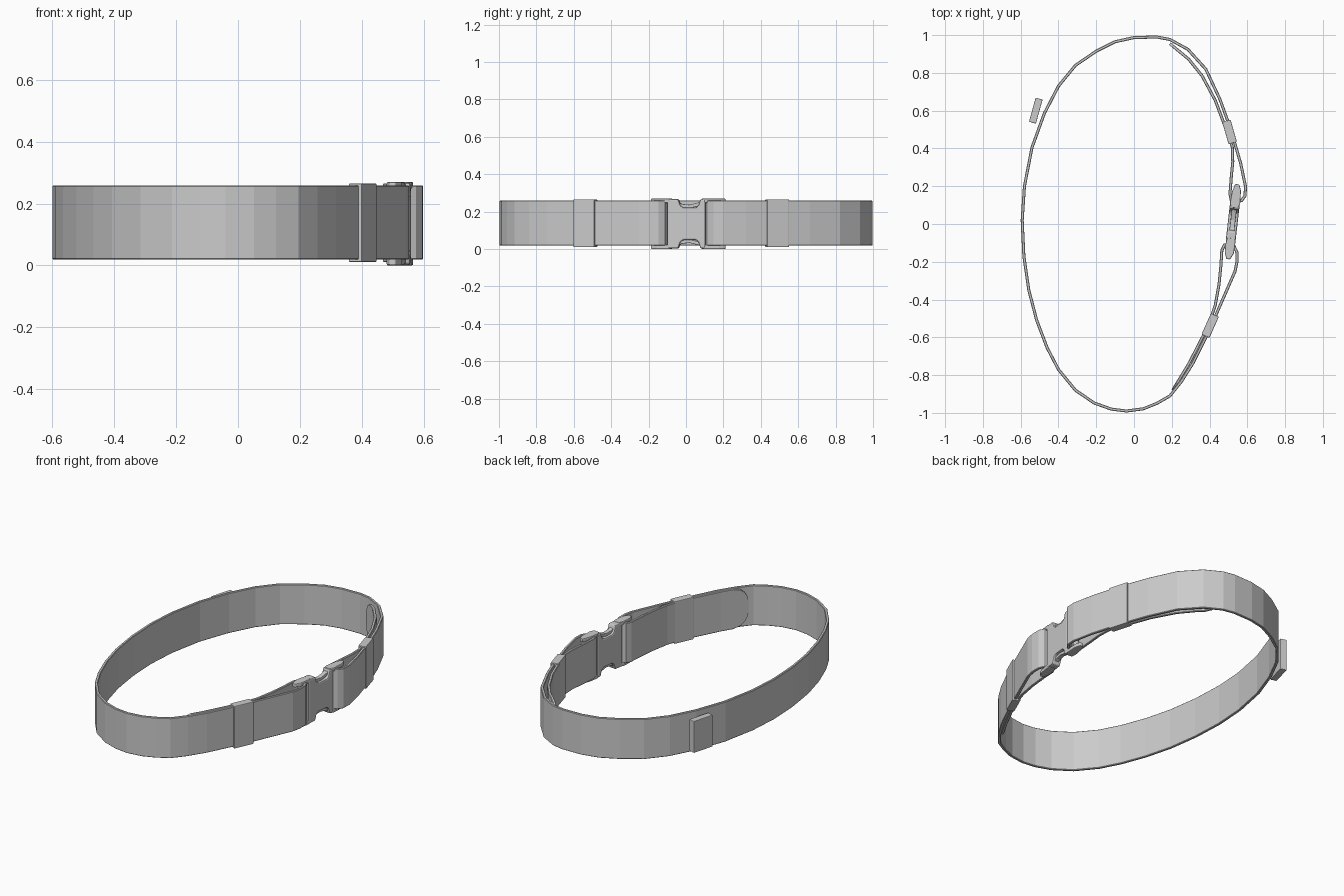
import bpy, bmesh, math
from mathutils import Vector

if "Cube" in bpy.data.objects:
    bpy.data.objects.remove(bpy.data.objects["Cube"])

MID = 0.139        # mid height of the webbing
HALF_H = 0.12
HALF_T = 0.008


def finish(name, bm, loc=(0, 0, 0), angle=0, bevel=0):
    bmesh.ops.recalc_face_normals(bm, faces=bm.faces)
    me = bpy.data.meshes.new(name)
    bm.to_mesh(me)
    bm.free()
    ob = bpy.data.objects.new(name, me)
    bpy.context.collection.objects.link(ob)
    ob.location = loc
    ob.rotation_euler.z = angle
    if bevel:
        m = ob.modifiers.new("bevel", 'BEVEL')
        m.width = bevel
        m.segments = 2
        m.limit_method = 'ANGLE'
    return ob


def prism(name, outline, to3d, lo, hi, **kw):
    """Extrude a closed 2D outline between lo and hi."""
    bm = bmesh.new()
    a = [bm.verts.new(to3d(p, q, lo)) for p, q in outline]
    b = [bm.verts.new(to3d(p, q, hi)) for p, q in outline]
    bm.faces.new(a)
    bm.faces.new(b[::-1])
    for i in range(len(a)):
        j = (i + 1) % len(a)
        bm.faces.new((a[i], a[j], b[j], b[i]))
    return finish(name, bm, **kw)


def along_z(p, q, r):
    return (p, q, r)


def along_x(p, q, r):
    return (r, p, q)


def box(name, centre, size, angle, bevel):
    x, y = size[0] / 2, size[1] / 2
    return prism(name, [(-x, -y), (x, -y), (x, y), (-x, y)], along_z,
                 -size[2] / 2, size[2] / 2, loc=centre, angle=angle, bevel=bevel)


# Webbing: one path from inner tail, round each buckle bar and the waist
path = [(.19, .955), (.29, .872), (.36, .785), (.43, .655), (.492, .49), (.52, .41),
        (.523, .33), (.515, .25), (.508, .16), (.515, .125), (.54, .112), (.57, .125),
        (.588, .15), (.59, .20), (.565, .32), (.53, .44), (.513, .50),
        (.455, .66), (.38, .82), (.285, .925), (.19, .977), (.12, .99), (.0, .987),
        (-.10, .965), (-.20, .915), (-.31, .84), (-.40, .73), (-.475, .585), (-.54, .405),
        (-.58, .20), (-.592, .02), (-.583, -.17), (-.557, -.35), (-.515, -.51),
        (-.46, -.655), (-.40, -.77), (-.31, -.88), (-.21, -.948), (-.12, -.98), (-.04, -.99),
        (.05, -.978), (.12, -.95), (.19, -.91), (.25, -.835), (.31, -.74), (.38, -.60),
        (.415, -.525), (.465, -.41), (.535, -.25), (.545, -.20), (.545, -.15),
        (.53, -.118), (.505, -.105), (.478, -.112), (.465, -.14), (.46, -.22), (.45, -.32),
        (.43, -.43), (.393, -.54), (.29, -.74), (.205, -.88)]


def rounded_tail(tip, nxt, r=0.09):
    tip, nxt = Vector(tip), Vector(nxt)
    d = (nxt - tip).normalized()
    return [(tip + d * r * (1 - math.cos(a)), HALF_H - r + r * math.sin(a))
            for a in (math.radians(k) for k in (0, 20, 40, 60, 90))]


stations = rounded_tail(path[0], path[1])
stations += [(Vector(p), HALF_H) for p in path[1:-1]]
stations += rounded_tail(path[-1], path[-2])[::-1]

bm = bmesh.new()
rings = []
for i, (p, h) in enumerate(stations):
    d0 = (p - stations[i - 1][0]).normalized() if i else None
    d1 = (stations[i + 1][0] - p).normalized() if i < len(stations) - 1 else d0
    d0 = d0 or d1
    t = (d0 + d1).normalized()
    n = Vector((t.y, -t.x)) / max(0.7, t.dot(d1))
    c = 0.003
    section = [(HALF_T, h - c), (HALF_T - c, h), (c - HALF_T, h), (-HALF_T, h - c)]
    section += [(-s, -z) for s, z in section]
    rings.append([bm.verts.new((p.x + n.x * s, p.y + n.y * s, MID + z)) for s, z in section])
for a, b in zip(rings, rings[1:]):
    for k in range(8):
        m = (k + 1) % 8
        bm.faces.new((a[k], a[m], b[m], b[k]))
bm.faces.new(rings[0])
bm.faces.new(rings[-1][::-1])
finish("webbing_strap", bm)

# Strap keepers and the side tag
box("upper_strap_keeper", (.506, .487, .138), (.046, .122, .254), math.radians(16), .004)
box("lower_strap_keeper", (.403, -.538, .138), (.046, .122, .254), math.radians(-24), .004)
box("side_tag", (-.52, .60, .138), (.038, .132, .19), math.radians(-15.5), .003)

# Buckle, drawn in its own frame: x outward, y along the strap, z up
BUCKLE = dict(loc=(.523, .01, .135), angle=math.radians(-6.5))

half = [(-.108, .132), (-.05, .132), (-.038, .098), (-.022, .086), (.045, .086),
        (.06, .098), (.07, .132), (.098, .132)]
prism("buckle_body", half + [(y, -z) for y, z in half[::-1]], along_x,
      -.026, .026, bevel=.007, **BUCKLE)

lower_arm = [(-.012, -.198), (.008, -.198), (.024, -.165), (.026, -.10),
             (.018, -.085), (-.018, -.085), (-.026, -.12), (-.024, -.165)]
upper_arm = [(-.010, .202), (.012, .202), (.024, .17), (.028, .10),
             (.018, .075), (-.018, .075), (-.026, .10), (-.022, .16)]
prong = [(-.06, .100), (-.03, .088), (.01, .084), (.05, .092), (.085, .110),
         (.085, .124), (.05, .112), (.01, .102), (-.03, .106), (-.06, .120)]
for side, s in (("top", 1), ("bottom", -1)):
    prism("lower_arm_" + side, lower_arm, along_z, .112 * s, .135 * s, bevel=.005, **BUCKLE)
    prism("upper_arm_" + side, upper_arm, along_z, .112 * s, .135 * s, bevel=.005, **BUCKLE)
    prism("release_prong_" + side, [(y, z * s) for y, z in prong], along_x,
          -.013, .013, bevel=.003, **BUCKLE)

# Cross bars that the webbing wraps
for name, y in (("lower_bar", -.15), ("upper_bar", .145)):
    circle = [(.016 * math.cos(k * math.pi / 6), y + .016 * math.sin(k * math.pi / 6))
              for k in range(12)]
    prism(name, circle, along_z, -.12, .12, **BUCKLE)
